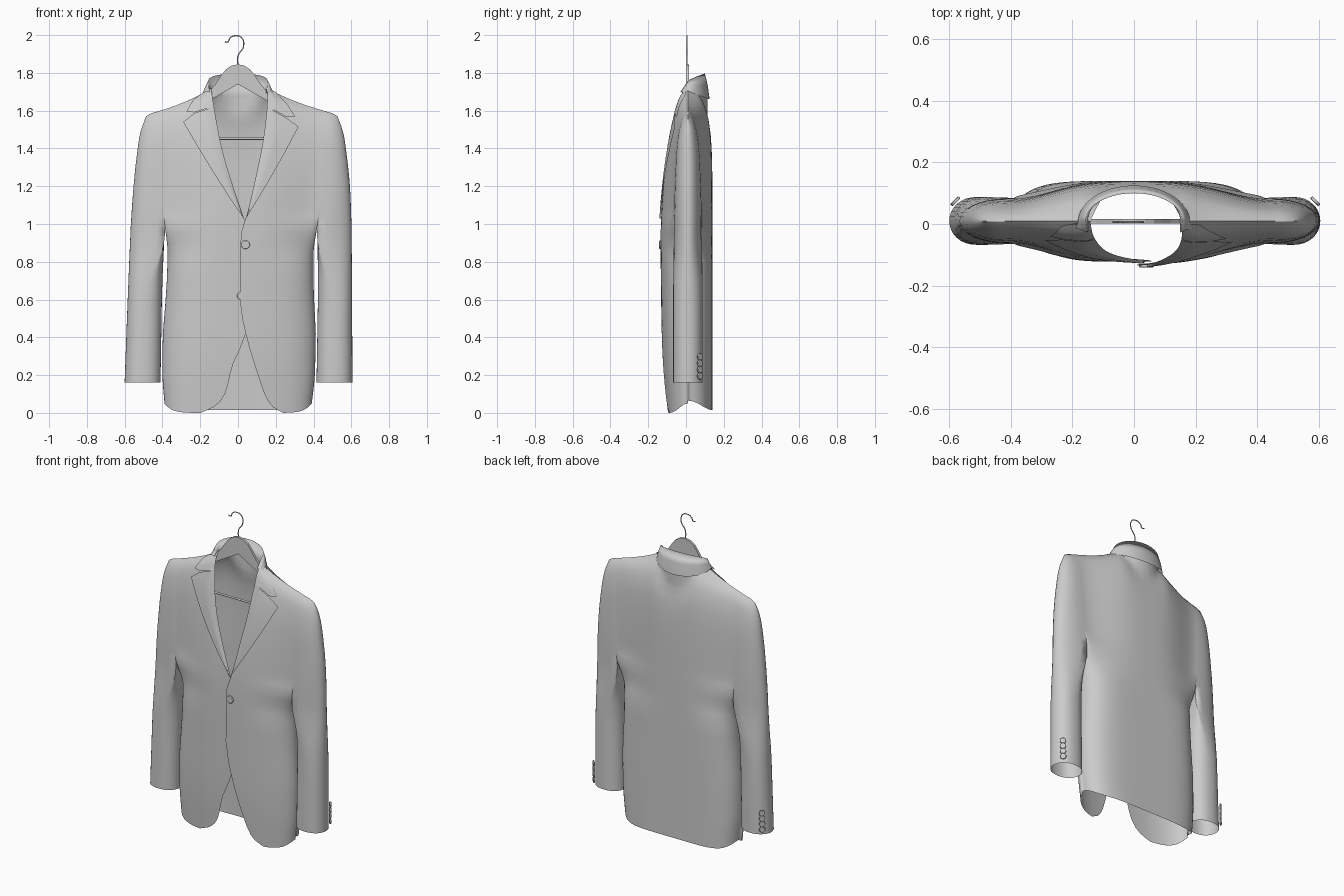
import bpy, bmesh, math
from mathutils import Vector
from math import sin, cos, pi

if "Cube" in bpy.data.objects:
    bpy.data.objects.remove(bpy.data.objects["Cube"])

# Profiles keyed by v: height below the armpit (0-1), then 1 + fraction up to the shoulder ridge
WIDTH = [(0, .39), (.2, .404), (.4, .405), (.55, .396), (.7, .388), (.85, .386), (.95, .398), (1, .405), (2, .44)]
FRONT = [(0, .112), (.3, .13), (.6, .135), (.9, .138), (1, .137), (1.2, .13), (1.42, .117), (1.68, .092),
         (1.83, .068), (1.95, .036), (2, 0)]
BACK = [(0, .13), (1, .13), (1.42, .129), (1.68, .122), (1.83, .103), (1.95, .057), (2, 0)]
SIDE = [(0, 0), (.8, 0), (.9, .035), (1, .074), (1.4, .068), (1.7, .058), (1.85, .044), (1.95, .024), (2, 0)]
RIDGE = [(.15, 1.72), (.2, 1.69), (.3, 1.645), (.44, 1.597), (.48, 1.585), (.52, 1.56), (.56, 1.52)]
EDGE = {1: [(0, .24), (.03, .185), (.06, .16), (.2, .105), (.42, .04), (.6, .01), (.95, .015), (1.03, .04),
            (1.3, .1), (1.4, .12), (1.6, .145), (1.72, .15)],
        -1: [(0, .2), (.03, .13), (.08, .08), (.25, .03), (.42, -.04), (.6, -.055), (.95, -.055), (1.03, -.03),
             (1.4, .09), (1.6, .13), (1.72, .15)]}
OUTER = [(.16, .603), (.6, .594), (1, .584), (1.4, .572), (1.7, .555), (1.9, .535), (2, .507)]
LOW = [0, .015, .03, .06, .1, .15, .2, .26, .34, .42, .5, .6, .7, .8, .85, .9, .95, 1]
HIGH = [1.06, 1.13, 1.2, 1.3, 1.4, 1.5, 1.6, 1.7, 1.78, 1.85, 1.9, 1.94, 1.97, 1.99, 2]
YC = .01


def interp(tab, v):
    """Smooth curve through a small table."""
    if v <= tab[0][0]:
        return tab[0][1]
    if v >= tab[-1][0]:
        return tab[-1][1]
    i = max(k for k in range(len(tab) - 1) if tab[k][0] <= v)
    def slope(k):
        s = [(tab[j + 1][1] - tab[j][1]) / (tab[j + 1][0] - tab[j][0]) for j in (k - 1, k) if 0 <= j < len(tab) - 1]
        return 0 if min(s) * max(s) <= 0 else min(sum(s) / len(s), 2 * min(s, key=abs), key=abs)
    (a, p), (b, q) = tab[i], tab[i + 1]
    h, t = b - a, (v - a) / (b - a)
    return ((1 + 2 * t) * p * (1 - t) ** 2 + t * (1 - t) ** 2 * h * slope(i)
            + t * t * (3 - 2 * t) * q + t * t * (t - 1) * h * slope(i + 1))


def place(side, x, y, z):
    """Mirror to one side, with the slight lean of the hung jacket."""
    x *= side
    return Vector((x + .02 * min(1, abs(x) / .4) * min(1, z / 1.2), y, z))


def height(x, v, top=None):
    return v if v <= 1 else 1 + (v - 1) * ((top or interp(RIDGE, x)) - 1)


def depth(tab, x, v, p):
    """Distance of the cloth from the middle plane."""
    u, m = min(1, abs(x) / interp(WIDTH, v)), interp(SIDE, v)
    k = min(1, max(0, (v - .8) / .3))
    shape = (1 - k) * (1 - u ** p) ** .5 + k * (.5 + .5 * cos(pi * u ** 1.5))
    return m + (interp(tab, v) - m) * shape


def front_y(side, x, v):
    return YC - depth(FRONT, x, v, 2.8) - side * .007 * max(0, 1 - abs(x) / .2)


def build(name, grids, skip=lambda g, r, c: False):
    bm = bmesh.new()
    for g, rows in enumerate(grids):
        vs = [[bm.verts.new(p) for p in row] for row in rows]
        for r in range(len(vs) - 1):
            for c in range(len(vs[r]) - 1):
                if not skip(g, r, c):
                    bm.faces.new((vs[r][c], vs[r][c + 1], vs[r + 1][c + 1], vs[r + 1][c]))
    bmesh.ops.remove_doubles(bm, verts=bm.verts, dist=.0004)
    bmesh.ops.recalc_face_normals(bm, faces=bm.faces)
    me = bpy.data.meshes.new(name)
    bm.to_mesh(me)
    bm.free()
    me.shade_smooth()
    ob = bpy.data.objects.new(name, me)
    bpy.context.collection.objects.link(ob)
    return ob


# Jacket body: each half runs from front edge round the side to the centre back
N = 18
def body_row(side, v):
    w, row = interp(WIDTH, v), []
    e = interp(EDGE[side], v if v <= 1 else 1 + (v - 1) * .72)
    lift = lambda x: .05 * (abs(x) / w) ** 10 * max(0, 1 - v / .3)
    for i in range(N + 1):
        x = e + (w - e) * sin(pi / 2 * i / N)
        row.append(place(side, x, front_y(side, x, v), height(x, v) + lift(x)))
    for i in range(N, -1, -1):
        x = w * sin(pi / 2 * i / N)
        q = min(1, x / .15)
        d = max(depth(BACK, x, v, 5), .105 * (1 - q * q) ** .5 if v > 1 else 0)
        top = 1.67 + .05 * q * q if x < .15 else None
        row.append(place(side, x, YC + d, height(x, v, top) + lift(x) + (.015 * max(0, 1 - v / .3))))
    return row

build("jacket_body", [[body_row(s, v) for v in LOW + HIGH] for s in (1, -1)],
      lambda g, r, c: c == N and r >= len(LOW) - 1)


# Sleeves: closed tube below the armpit, open onto the armhole above it
def sleeve_row(side, v, count):
    o, k = interp(OUTER, v), min(1, max(0, (v - .6) / .4))
    k = k * k * (3 - 2 * k)
    inner = .413 - .008 * k
    sx = (1 - k) * (inner + o) / 2 + k * interp(WIDTH, v)
    h = .078 * (1 - k) + interp(SIDE, max(1, v)) * k
    row = []
    for i in range(count + 1):
        a = pi * i / 16
        b = abs(sin(a)) ** .85
        x = sx + (o - sx) * b if i <= 16 else sx - (sx - inner) * b
        row.append(place(side, x, YC - h * cos(a), height(x, v)))
    return row

for s, n in ((1, "left"), (-1, "right")):
    low = [.16, .3, .45, .6, .7, .75, .8, .85, .9, .95, 1]
    build(n + "_sleeve", [[sleeve_row(s, v, 32) for v in low], [sleeve_row(s, v, 16) for v in [1] + HIGH]])


# Lapels and collar: strips lofted between the roll line and the outer edge
def on_front(side, x, z, off):
    v = 1 + min(1, (z - 1) / (interp(RIDGE, x) - 1))
    return place(side, x, front_y(side, x, v) - off, z)

def strip(side, pairs, cols=8, sub=4):
    rows = []
    for (za, xb, zb), (zc, xd, zd) in zip(pairs, pairs[1:]):
        for j in range(sub + 1):
            t = j / sub
            z0, x1, z1 = za + (zc - za) * t, xb + (xd - xb) * t, zb + (zd - zb) * t
            x0 = interp(EDGE[side], z0)
            rows.append([on_front(side, x0 + (x1 - x0) * c / cols, z0 + (z1 - z0) * c / cols,
                                  .009 * min(1, 3 * c / cols)) for c in range(cols + 1)])
    return rows

for s, n in ((1, "left"), (-1, "right")):
    d = .025 if s < 0 else 0
    x0 = .04 if s > 0 else -.03
    edge = [(1.03 + .53 * t, x0 + (.305 - x0) * t + .03 * t * (1 - t), 1.03 + (.485 + d) * t)
            for t in (0, .25, .5, .75, 1)]
    build(n + "_lapel", [strip(s, edge + [(1.62, .243, 1.562 + d)])])
    build(n + "_collar_front", [strip(s, [(1.625, .243, 1.566 + d), (1.635, .288, 1.57 + d),
                                          (1.68, .25, 1.632 + d), (1.715, .19, 1.70)])])

fold, fall, stand = [], [], []
for i in range(33):
    a = pi * i / 32
    c, q = cos(a), sin(a)
    fold.append(Vector((.157 * c, .01 + .09 * q, 1.757 + .04 * q ** .8)))
    fall.append(Vector((.182 * c, .006 + .119 * q, 1.705 - .045 * q)))
    stand.append(Vector((.15 * c, .01 + .102 * q, 1.715 - .045 * q)))
# Collar ends run down to meet the front strips
for s, at in ((1, 0), (-1, 99)):
    fold.insert(at, Vector((s * .151, -.028, 1.70)))
    fall.insert(at, Vector((s * .19, -.015, 1.69)))
    stand.insert(at, Vector((s * .149, -.015, 1.69)))
build("collar_back", [[fall, [(a + b) / 2 + Vector((0, .003, .004)) for a, b in zip(fall, fold)], fold, stand]])


# Buttons
def button(name, loc, r, rot):
    bpy.ops.mesh.primitive_cylinder_add(vertices=20, radius=r, depth=.01, location=loc, rotation=rot)
    ob = bpy.context.object
    ob.name = name
    m = ob.modifiers.new("bevel", "BEVEL")
    m.width, m.segments = .003, 2
    bpy.ops.object.shade_smooth_by_angle()

button("front_button_upper", (.04, -.137, .89), .023, (pi / 2, 0, 0))
button("front_button_lower", (.015, -.121, .62), .02, (pi / 2, 0, 0))
for s in (1, -1):
    for k in range(4):
        button("cuff_button", place(s, .585, .074, .195 + .034 * k), .018, (0, pi / 2, s * pi / 4))

# Hanger: flat shaped board, crossbar and wire hook
half = [(0, 1.845), (.035, 1.838), (.065, 1.818), (.09, 1.785), (.12, 1.74), (.16, 1.695), (.28, 1.62), (.41, 1.545),
        (.42, 1.5), (.38, 1.49), (.15, 1.655), (0, 1.74)]
bm = bmesh.new()
for s in (1, -1):
    f = bm.faces.new([bm.verts.new((s * x, .002, z)) for x, z in half])
    ex = bmesh.ops.extrude_face_region(bm, geom=[f])["geom"]
    bmesh.ops.translate(bm, vec=(0, .015, 0), verts=[g for g in ex if isinstance(g, bmesh.types.BMVert)])
bmesh.ops.remove_doubles(bm, verts=bm.verts, dist=.0005)
bmesh.ops.delete(bm, geom=[f for f in bm.faces if all(abs(v.co.x) < .001 for v in f.verts)], context="FACES")
bmesh.ops.recalc_face_normals(bm, faces=bm.faces)
me = bpy.data.meshes.new("hanger")
bm.to_mesh(me)
bm.free()
bpy.context.collection.objects.link(bpy.data.objects.new("hanger", me))


def wire(name, pts, r):
    cu = bpy.data.curves.new(name, "CURVE")
    cu.dimensions, cu.bevel_depth, cu.bevel_resolution, cu.use_fill_caps = "3D", r, 2, True
    sp = cu.splines.new("BEZIER")
    sp.bezier_points.add(len(pts) - 1)
    for b, p in zip(sp.bezier_points, pts):
        b.co = p
        b.handle_left_type = b.handle_right_type = "AUTO"
    bpy.context.collection.objects.link(bpy.data.objects.new(name, cu))

wire("hanger_bar", [(-.39, .01, 1.452), (.39, .01, 1.452)], .006)
for s in (1, -1):
    wire("hanger_bar_end", [(s * .39, .01, 1.452), (s * .4, .01, 1.51)], .006)
wire("hanger_hook", [(0, .006, 1.83), (0, .006, 1.89), (.029, .006, 1.94), (.02, .006, 1.985), (-.012, .006, 1.997),
                     (-.042, .006, 1.985), (-.055, .006, 1.963), (-.07, .006, 1.965)], .003)
